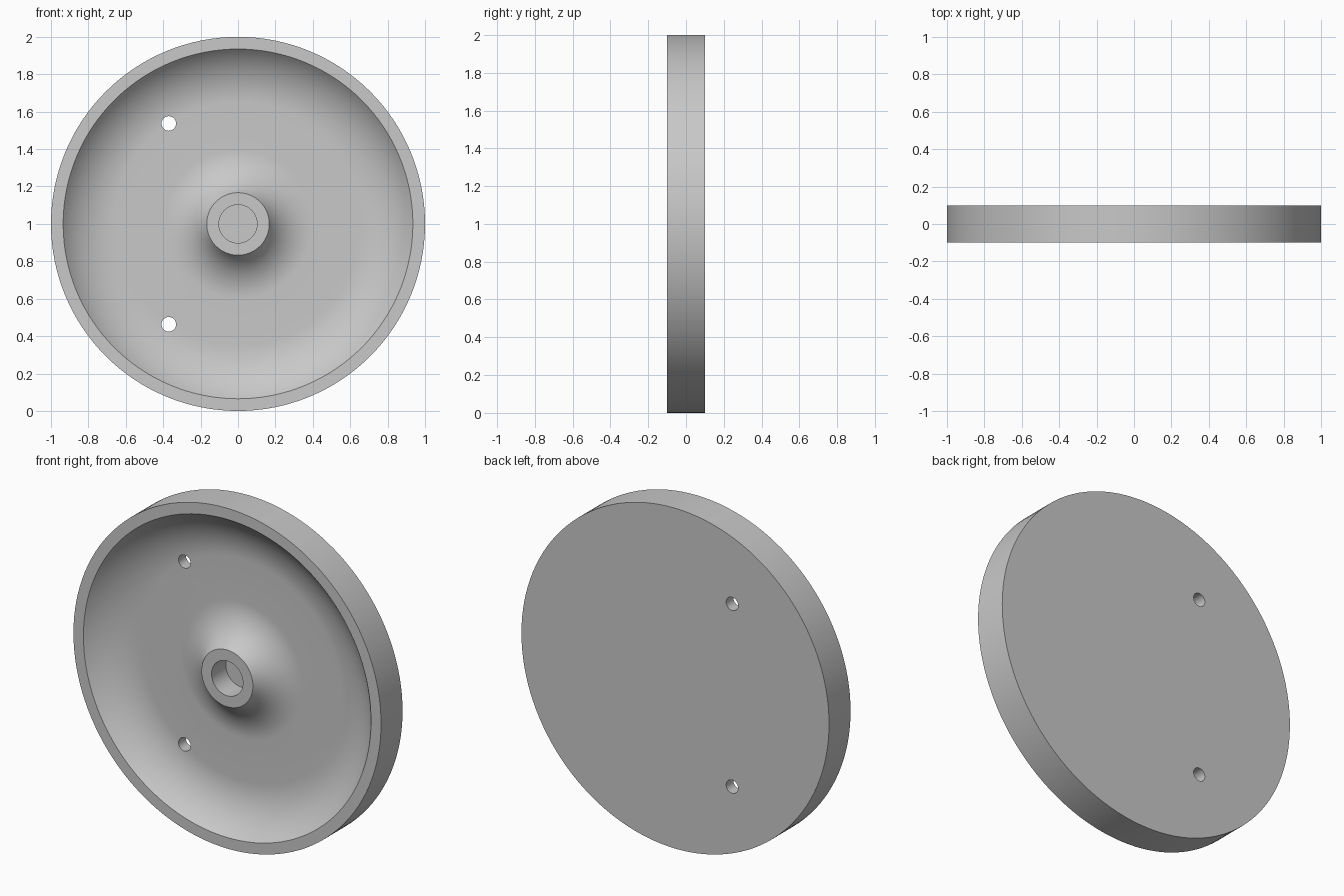
import bpy
import bmesh
import math
from mathutils import Vector

cube = bpy.data.objects.get("Cube")
if cube:
    bpy.data.objects.remove(cube)

RADIUS, HALF = 1.0, 0.1
FLOOR = 0.033
RIM_INNER, HUB_OUTER, BORE = 0.935, 0.167, 0.102
RIM_FOOT, HUB_FOOT = 0.65, 0.40
SEGMENTS = 128

grey = bpy.data.materials.new("plain_grey")
grey.use_nodes = True
colour = (0.58, 0.58, 0.58, 1)
grey.diffuse_color = colour
grey.node_tree.nodes["Principled BSDF"].inputs["Base Color"].default_value = colour


def fillet(foot, top, steps=16):
    """Arc that leaves the dish floor tangentially and ends at the front plane."""
    run, rise = abs(top - foot), FLOOR + HALF
    r = (run ** 2 + rise ** 2) / (2 * rise)
    sweep = math.asin(run / r)
    side = math.copysign(1, top - foot)
    return [(foot + side * r * math.sin(sweep * i / steps),
             FLOOR - r * (1 - math.cos(sweep * i / steps)))
            for i in range(steps + 1)]


# Half section from the bore floor, over hub and dish, round to the back centre
profile = [(0, FLOOR), (BORE, FLOOR), (BORE, -HALF)]
profile += reversed(fillet(HUB_FOOT, HUB_OUTER))
profile += fillet(RIM_FOOT, RIM_INNER)
profile += [(RADIUS, -HALF), (RADIUS, HALF), (0, HALF)]

# Dished wheel, turned about the y axis
bm = bmesh.new()
verts = [bm.verts.new((r, y, 1)) for r, y in profile]
edges = [bm.edges.new(pair) for pair in zip(verts, verts[1:])]
bmesh.ops.spin(bm, geom=verts + edges, cent=(0, 0, 1), axis=(0, 1, 0),
               angle=math.tau, steps=SEGMENTS)
bmesh.ops.remove_doubles(bm, verts=bm.verts, dist=0.0001)
bmesh.ops.recalc_face_normals(bm, faces=bm.faces)
mesh = bpy.data.meshes.new("dished_wheel")
bm.to_mesh(mesh)
bm.free()
mesh.materials.append(grey)
wheel = bpy.data.objects.new("dished_wheel", mesh)
bpy.context.collection.objects.link(wheel)

# Two through holes on the right side
cutters = []
for z in (0.463, 1.537):
    bpy.ops.mesh.primitive_cylinder_add(vertices=32, radius=0.039, depth=0.5,
                                        location=(-0.37, 0, z),
                                        rotation=(math.pi / 2, 0, 0))
    cutter = bpy.context.object
    cutter.name = "hole_cutter"
    cutter.hide_render = True
    cutter.data.materials.append(grey)
    cutters.append(cutter)
    cut = wheel.modifiers.new("hole", 'BOOLEAN')
    cut.operation = 'DIFFERENCE'
    cut.solver = 'EXACT'
    cut.object = cutter

bpy.ops.object.select_all(action='DESELECT')
wheel.select_set(True)
bpy.context.view_layer.objects.active = wheel
for name in [m.name for m in wheel.modifiers]:
    bpy.ops.object.modifier_apply(modifier=name)
for cutter in cutters:
    bpy.data.objects.remove(cutter)

bpy.ops.object.shade_smooth_by_angle(angle=math.radians(30))
